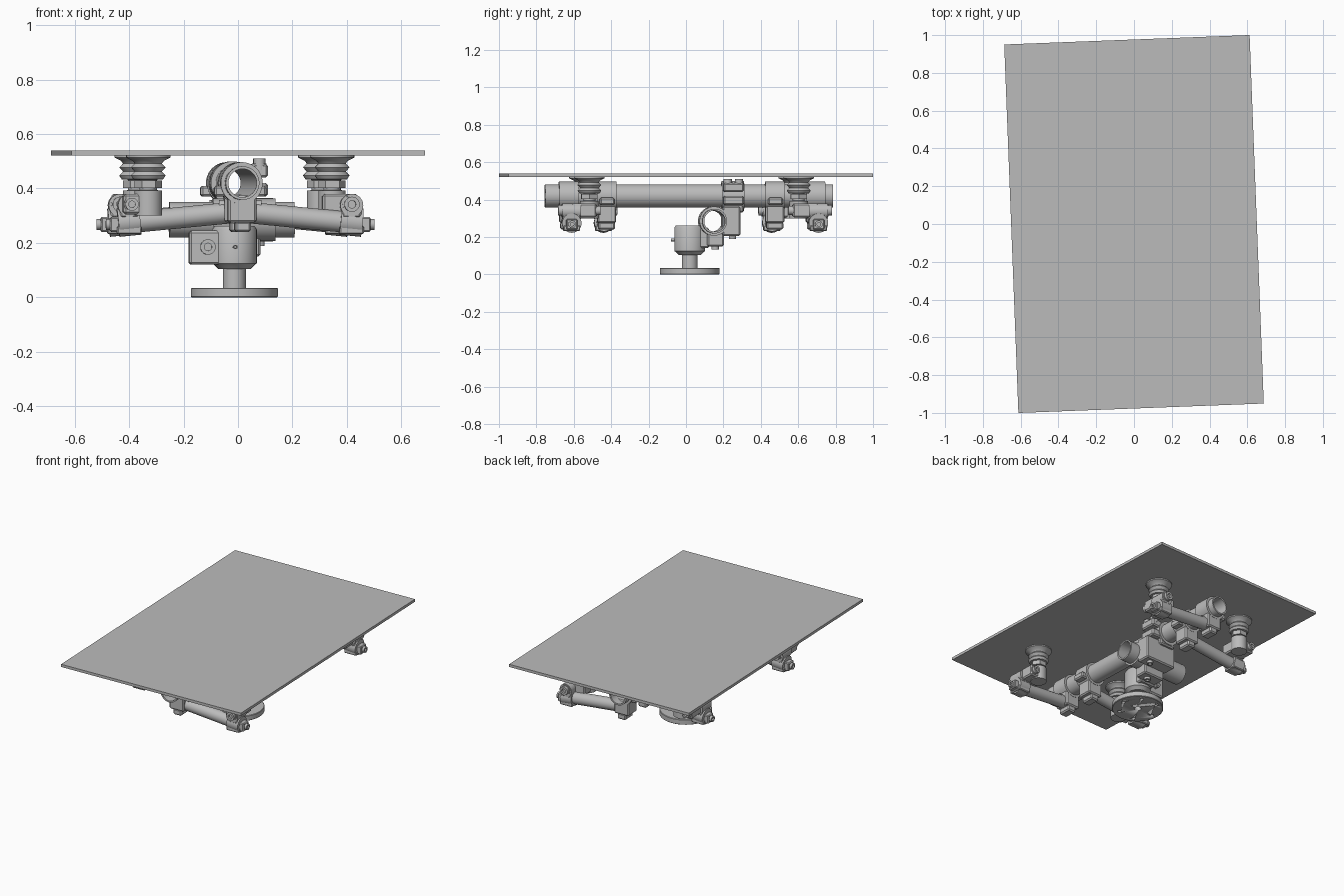
import bpy, bmesh, math
from mathutils import Matrix, Vector

cube = bpy.data.objects.get("Cube")
if cube:
    bpy.data.objects.remove(cube, do_unlink=True)

grey = bpy.data.materials.new("plain grey")
grey.use_nodes = True
grey.diffuse_color = (0.5, 0.5, 0.5, 1)
grey.node_tree.nodes["Principled BSDF"].inputs["Base Color"].default_value = (0.5, 0.5, 0.5, 1)

TURN = Matrix.Rotation(math.radians(2.2), 4, "Z")
RIG = Matrix.Translation((-0.013, 0.02, 0)) @ TURN     # frame of the gripper under the sheet


def finish(name, bm, base=RIG, smooth=True):
    bmesh.ops.recalc_face_normals(bm, faces=bm.faces)
    me = bpy.data.meshes.new(name)
    bm.to_mesh(me)
    bm.free()
    me.materials.append(grey)
    ob = bpy.data.objects.new(name, me)
    bpy.context.collection.objects.link(ob)
    ob.matrix_world = base
    if smooth:
        bpy.ops.object.select_all(action="DESELECT")
        ob.select_set(True)
        bpy.context.view_layer.objects.active = ob
        bpy.ops.object.shade_smooth_by_angle(angle=math.radians(35))
    return ob


def box(name, lo, hi, bevel=0.008, base=RIG):
    lo, hi = Vector(lo), Vector(hi)
    bm = bmesh.new()
    bmesh.ops.create_cube(bm, size=1, matrix=Matrix.Translation((lo + hi) / 2)
                          @ Matrix.Diagonal((*(hi - lo), 1)))
    if bevel:
        bmesh.ops.bevel(bm, geom=bm.edges[:], offset=bevel, segments=1, affect="EDGES")
    return finish(name, bm, base, False)


def lathe(name, profile, start=(0, 0, 0), axis=(0, 0, 1), sides=32, closed=False):
    """Spin a (radius, height) profile about an axis through start."""
    frame = Matrix.Translation(start) @ Vector(axis).to_track_quat("Z", "Y").to_matrix().to_4x4()
    bm = bmesh.new()
    rings = []
    for r, h in profile:
        rings.append([bm.verts.new(frame @ Vector((r * math.cos(t), r * math.sin(t), h)))
                      for t in (math.tau * i / sides for i in range(sides))])
    pairs = list(zip(rings, rings[1:]))
    if closed:
        pairs.append((rings[-1], rings[0]))
    else:
        bm.faces.new(rings[0])
        bm.faces.new(rings[-1])
    for a, b in pairs:
        for i in range(sides):
            j = (i + 1) % sides
            bm.faces.new((a[i], a[j], b[j], b[i]))
    return finish(name, bm)


def rod(name, start, end, r, sides=32):
    d = Vector(end) - Vector(start)
    return lathe(name, [(r, 0), (r, d.length)], start, d, sides)


def pipe(name, start, end, outer, inner):
    d = Vector(end) - Vector(start)
    n = d.length
    return lathe(name, [(outer, 0), (outer, n), (inner, n), (inner, 0)], start, d, 40, True)


def bolt(name, pos, axis, r=0.028):
    """Washer and socket head standing out along an axis."""
    lathe(name, [(r * 1.2, -0.02), (r * 1.2, 0.004), (r, 0.004), (r, 0.022),
                 (r * 0.5, 0.022), (r * 0.5, 0.008)], pos, axis, 20)


# Carried sheet
box("sheet", (-0.65, -0.976, 0.522), (0.65, 0.976, 0.54), 0, TURN)

# Main pipe running front to back
pipe("main_pipe", (0, -0.775, 0.42), (0, 0.765, 0.42), 0.062, 0.052)

# Mounting flange with drilled holes
flange = lathe("flange", [(0.157, 0), (0.16, 0.003), (0.16, 0.032), (0.157, 0.035)], sides=64)
bm = bmesh.new()
for i in range(7):
    t = math.tau * i / 6
    off = Vector((0, 0, 0)) if i == 6 else Vector((0.12 * math.cos(t), 0.12 * math.sin(t), 0))
    r = 0.022 if i == 6 else 0.011
    bmesh.ops.create_cone(bm, cap_ends=True, segments=16, radius1=r, radius2=r, depth=0.05,
                          matrix=Matrix.Translation(off))
drill = finish("flange_drill", bm)
drill.hide_render = True
drill.hide_viewport = True
cut = flange.modifiers.new("holes", "BOOLEAN")
cut.object = drill
cut.solver = "EXACT"

# Post and its clamp
rod("post", (0, 0, 0.03), (0, 0, 0.13), 0.042)
lathe("post_clamp", [(0.06, 0.105), (0.075, 0.12), (0.082, 0.125), (0.082, 0.25), (0.074, 0.262)])
box("post_clamp_ear", (-0.168, -0.055, 0.12), (-0.04, 0.055, 0.245))
bolt("post_clamp_bolt", (-0.1, -0.055, 0.185), (0, -1, 0))
bolt("post_clamp_nut", (-0.1, 0.055, 0.185), (0, 1, 0), 0.022)
bolt("post_clamp_screw", (0, -0.078, 0.185), (0, -1, 0), 0.008)

# Cross pipe and the clamps joining it to post and main pipe
Y, Z = 0.125, 0.285
pipe("cross_pipe", (-0.235, Y, Z), (0.225, Y, Z), 0.066, 0.056)
pipe("cross_clamp", (-0.075, Y, Z), (0.155, Y, Z), 0.078, 0.06)
box("post_bridge", (-0.06, 0.02, 0.14), (0.06, 0.1, 0.25))
box("cross_clamp_ear", (-0.06, 0.09, 0.15), (0.1, 0.18, 0.225))
bolt("cross_ear_bolt", (0.04, 0.135, 0.155), (0, 0, -1), 0.02)
box("cross_clamp_block", (-0.075, 0.17, 0.205), (0.155, 0.265, 0.365))
bolt("cross_block_bolt", (0.1, 0.225, 0.21), (0, 0, -1), 0.02)
pipe("middle_clamp", (0, 0.17, 0.42), (0, 0.29, 0.42), 0.08, 0.055)
box("middle_clamp_neck", (-0.055, 0.175, 0.33), (0.06, 0.285, 0.38))
for z in (0.37, 0.44):
    box("middle_clamp_ear", (0.055, 0.175, z), (0.13, 0.285, z + 0.05))
for y in (0.2, 0.26):
    bolt("middle_clamp_bolt", (0.1, y, 0.488), (0, 0, 1), 0.022)

# Suction cup outline: stem, nut, bellows and lip
CUP = [(0.05, 0.3), (0.05, 0.392), (0.032, 0.394), (0.032, 0.432), (0.055, 0.434), (0.064, 0.448),
       (0.05, 0.462), (0.064, 0.478), (0.05, 0.492), (0.058, 0.502), (0.082, 0.514), (0.082, 0.522)]

for end in (-1, 1):
    for side in (-1, 1):
        # Arms on one side sit outside the cups, on the other inside
        y = end * 0.66 + 0.012 if side > 0 else end * 0.45 + 0.005
        cx, cy = side * 0.338, end * 0.56 + 0.01
        toward = 1 if cy > y else -1

        def span(name, x0, x1, y0, y1, z0, z1, bevel=0.008):
            xs, ys = sorted((side * x0, side * x1)), sorted((y0, y1))
            box(name, (xs[0], ys[0], z0), (xs[1], ys[1], z1), bevel)

        # Clamp on the main pipe with the arm socket below it
        pipe("arm_root_ring", (0, y - 0.052, 0.42), (0, y + 0.052, 0.42), 0.077, 0.055)
        span("arm_root_block", -0.05, 0.055, y - 0.05, y + 0.05, 0.275, 0.375)
        span("arm_root_ear", -0.025, 0.035, y - 0.045, y + 0.045, 0.24, 0.28)
        span("arm_root_side_ear", -0.1, -0.05, y - 0.04, y + 0.04, 0.37, 0.41)
        bolt("arm_root_bolt", (side * 0.052, y, 0.335), (side, 0, 0), 0.022)

        # Sloping arm
        rod("arm", (side * 0.02, y, 0.312), (side * 0.43, y, 0.272), 0.039)

        # Outer clamp gripping arm and cup stem
        rod("arm_end_ring", (side * 0.365, y, 0.282), (side * 0.445, y, 0.274), 0.052)
        span("arm_end_block", 0.368, 0.44, y - 0.05, y + 0.05, 0.29, 0.34)
        rod("arm_end_cap", (side * 0.405, y - 0.05, 0.338), (side * 0.405, y + 0.05, 0.338), 0.042)
        span("arm_end_ear", 0.36, 0.45, y - 0.045, y + 0.045, 0.232, 0.262, 0.005)
        span("arm_end_tab", 0.44, 0.475, y - 0.03, y + 0.03, 0.24, 0.295, 0.005)
        bolt("arm_end_bolt", (side * 0.468, y, 0.268), (side, 0, 0), 0.02)
        bolt("stem_clamp_bolt", (side * 0.405, y - toward * 0.05, 0.342), (0, -toward, 0))
        span("stem_clamp_bridge", 0.3, 0.43, y, cy + toward * 0.035, 0.305, 0.38)
        bolt("stem_clamp_nut", (side * 0.4, cy + toward * 0.035, 0.342), (0, toward, 0), 0.024)

        # Suction cup
        lathe("suction_cup", CUP, (cx, cy, 0))
        lathe("cup_nut", [(0.05, 0.402), (0.05, 0.43)], (cx, cy, 0), sides=6)
